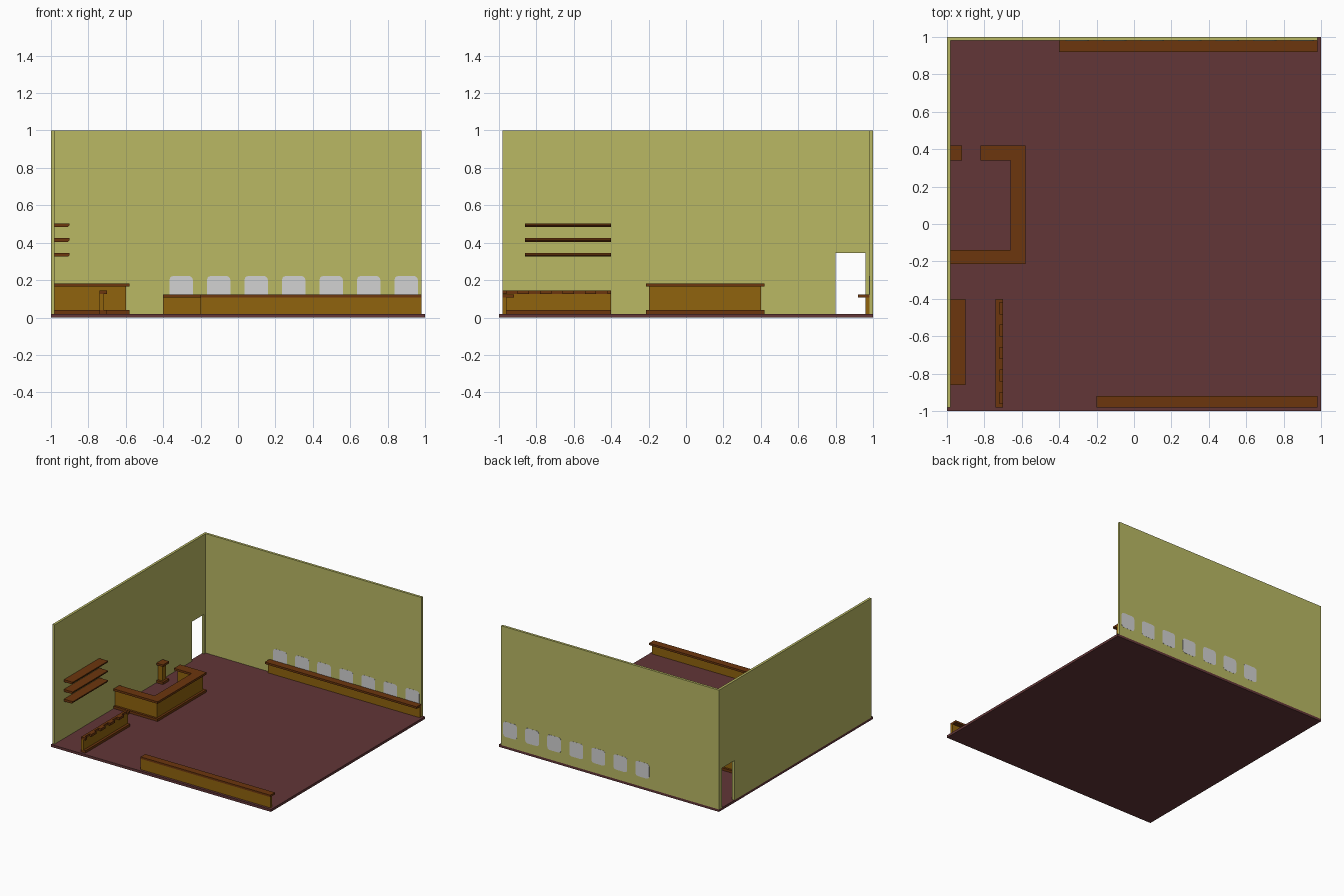
import bpy, bmesh, math

if "Cube" in bpy.data.objects:
    bpy.data.objects.remove(bpy.data.objects["Cube"])


def lin(c):
    c /= 255
    return c / 12.92 if c <= 0.04045 else ((c + 0.055) / 1.055) ** 2.4


def material(name, r, g, b):
    m = bpy.data.materials.new(name)
    m.diffuse_color = (lin(r), lin(g), lin(b), 1)
    m.use_nodes = True
    m.node_tree.nodes["Principled BSDF"].inputs["Base Color"].default_value = m.diffuse_color
    return m


FLOOR = material("dark_red_floor", 98, 54, 55)
WALL = material("olive_wall", 186, 185, 100)
DARK = material("dark_brown_wood", 108, 54, 13)
WOOD = material("golden_brown_wood", 144, 99, 13)
GLASS = material("light_grey_glass", 210, 210, 210)


def prism(name, pts, axis, lo, hi, mat):
    """Extrude a 2D outline along an axis (0=x: pts are y,z; 1=y: x,z; 2=z: x,y)."""
    def place(p, d):
        c = list(p)
        c.insert(axis, d)
        return c
    bm = bmesh.new()
    a = [bm.verts.new(place(p, lo)) for p in pts]
    b = [bm.verts.new(place(p, hi)) for p in pts]
    bm.faces.new(a)
    bm.faces.new(b)
    n = len(pts)
    for i in range(n):
        j = (i + 1) % n
        bm.faces.new((a[i], a[j], b[j], b[i]))
    bmesh.ops.recalc_face_normals(bm, faces=bm.faces)
    me = bpy.data.meshes.new(name)
    bm.to_mesh(me)
    bm.free()
    me.materials.append(mat)
    ob = bpy.data.objects.new(name, me)
    bpy.context.collection.objects.link(ob)
    return ob


def box(name, x0, x1, y0, y1, z0, z1, mat):
    return prism(name, [(x0, y0), (x1, y0), (x1, y1), (x0, y1)], 2, z0, z1, mat)


# Floor and two walls, the left one with a doorway
box("floor", -1, 1, -1, 1, 0, 0.02, FLOOR)
box("back_wall", -0.98, 0.98, 0.98, 1, 0.02, 1, WALL)
prism("left_wall", [(-0.98, 0.02), (0.80, 0.02), (0.80, 0.345), (0.96, 0.345),
                    (0.96, 0.02), (1, 0.02), (1, 1), (-0.98, 1)], 0, -1, -0.98, WALL)

# Row of rounded windows through the back wall
for i in range(7):
    cx, cz, w, h, r = -0.304 + 0.2005 * i, 0.16, 0.0625, 0.0625, 0.022
    pts = []
    for k, (sx, sz) in enumerate([(1, 1), (-1, 1), (-1, -1), (1, -1)]):
        for s in range(4):
            t = math.radians(90 * k + 30 * s)
            pts.append((cx + sx * (w - r) + r * math.cos(t),
                        cz + sz * (h - r) + r * math.sin(t)))
    prism(f"window_{i + 1}", pts, 1, 0.979, 1.001, GLASS)

# Long ledges along the back and front edges
for name, x0, s in (("back_ledge", -0.4, 1), ("front_ledge", -0.2, -1)):
    ya, yb, yc = 0.98 * s, 0.96 * s, 0.92 * s
    box(name + "_panel", x0, 0.98, min(ya, yb), max(ya, yb), 0.02, 0.108, WOOD)
    box(name + "_top", x0, 0.98, min(ya, yc), max(ya, yc), 0.108, 0.124, DARK)


# Bar counter: hooked outline, inset by d for the panels
def counter_outline(d):
    return [(-0.98, -0.215 + d), (-0.58 - d, -0.215 + d), (-0.58 - d, 0.42 - d),
            (-0.82 + d, 0.42 - d), (-0.82 + d, 0.34 + d), (-0.66 + d, 0.34 + d),
            (-0.66 + d, -0.14 - d), (-0.98, -0.14 - d)]


def stub_outline(d):
    return [(-0.98, 0.34 + d), (-0.92 - d, 0.34 + d), (-0.92 - d, 0.42 - d), (-0.98, 0.42 - d)]


for name, outline in (("counter", counter_outline), ("counter_stub", stub_outline)):
    prism(name + "_base", outline(0), 2, 0.02, 0.04, DARK)
    prism(name + "_panel", outline(0.018), 2, 0.04, 0.165, WOOD)
    prism(name + "_top", outline(0), 2, 0.165, 0.182, DARK)

# Low rack with notches along its top
box("rack_base", -0.74, -0.70, -0.98, -0.40, 0.02, 0.04, DARK)
box("rack_panel", -0.74, -0.72, -0.98, -0.40, 0.04, 0.125, WOOD)
rack = [(-0.74, -0.40), (-0.74, -0.98), (-0.70, -0.98)]
for i in range(5):
    y = -0.96 + 0.12 * i
    rack += [(-0.70, y), (-0.72, y), (-0.72, y + 0.06), (-0.70, y + 0.06)]
rack.append((-0.70, -0.40))
prism("rack_top", rack, 2, 0.125, 0.144, DARK)

# Wall shelves with a chamfered lower front edge
for i in range(3):
    z = 0.325 + 0.08 * i
    prism(f"shelf_{i + 1}", [(-0.98, z), (-0.91, z), (-0.90, z + 0.01),
                             (-0.90, z + 0.019), (-0.98, z + 0.019)], 1, -0.86, -0.40, DARK)
